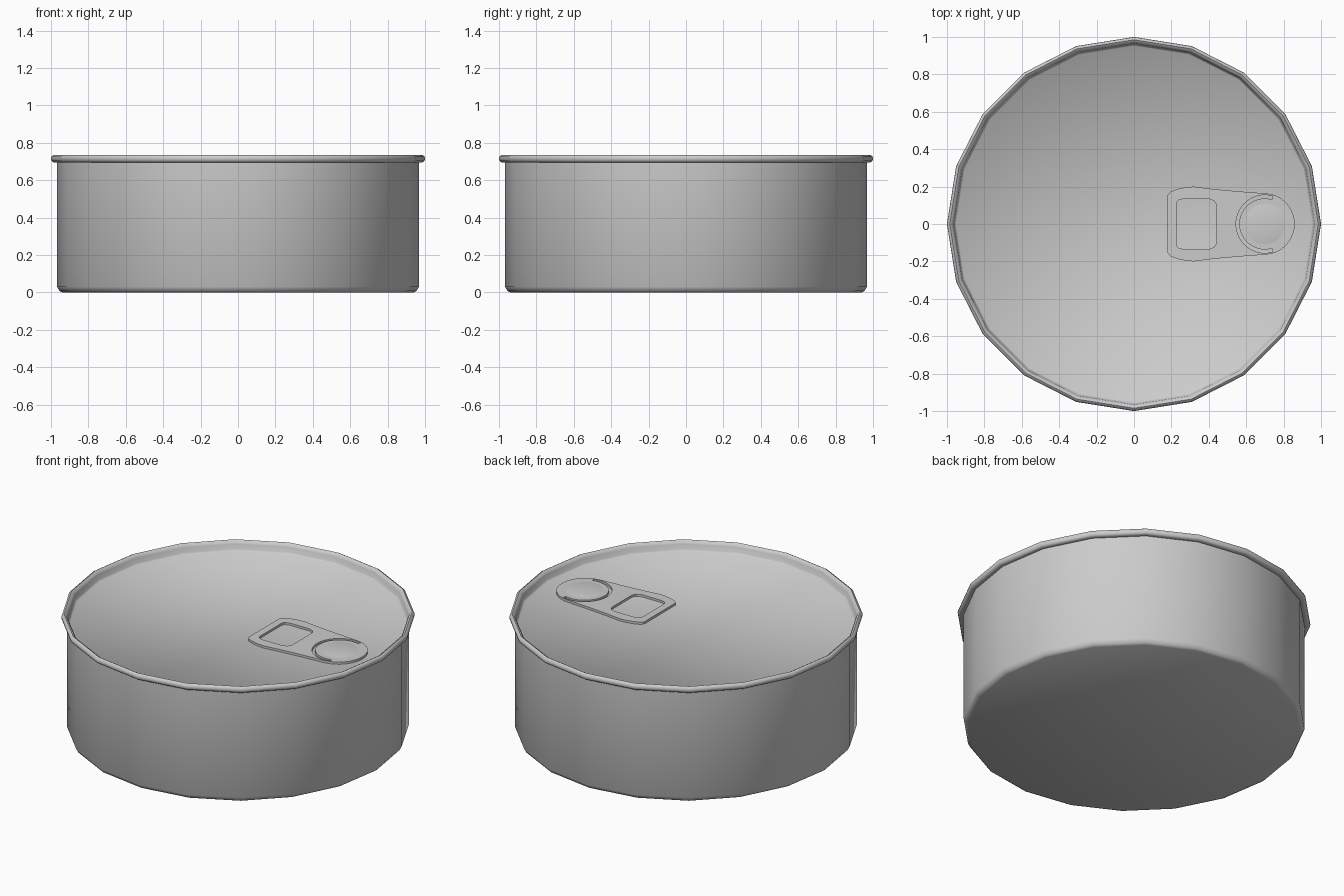
import bpy, bmesh
from math import sin, cos, pi, radians

if "Cube" in bpy.data.objects:
    bpy.data.objects.remove(bpy.data.objects["Cube"])


def smooth(ob, angle):
    bpy.ops.object.select_all(action='DESELECT')
    bpy.context.view_layer.objects.active = ob
    ob.select_set(True)
    bpy.ops.object.shade_smooth_by_angle(angle=radians(angle))


def lathe(name, profile, sides, centre=(0, 0, 0), angle=40):
    """Revolve (radius, z) points around z, capping both ends."""
    bm = bmesh.new()
    rings = [[bm.verts.new((r * cos(2 * pi * i / sides), r * sin(2 * pi * i / sides), z))
              for i in range(sides)] for r, z in profile]
    for a, b in zip(rings, rings[1:]):
        for i in range(sides):
            j = (i + 1) % sides
            bm.faces.new((a[i], a[j], b[j], b[i]))
    bm.faces.new(rings[0][::-1])
    bm.faces.new(rings[-1])
    me = bpy.data.meshes.new(name)
    bm.to_mesh(me)
    bm.free()
    ob = bpy.data.objects.new(name, me)
    ob.location = centre
    bpy.context.collection.objects.link(ob)
    smooth(ob, angle)
    return ob


def arc(cx, r, start, end, n):
    return [(cx + r * cos(radians(start + (end - start) * i / n)),
             r * sin(radians(start + (end - start) * i / n))) for i in range(n + 1)]


def mirror_y(half):
    """Close an upper half outline with its reflection."""
    return half + [(x, -y) for x, y in reversed(half) if abs(y) > 1e-5]


def plate(name, loops, z, half_thick):
    """Flat plate: first loop is the outline, the others are openings."""
    cu = bpy.data.curves.new(name, 'CURVE')
    cu.dimensions = '2D'
    cu.fill_mode = 'BOTH'
    cu.extrude = half_thick
    for pts in loops:
        sp = cu.splines.new('POLY')
        sp.points.add(len(pts) - 1)
        for p, (x, y) in zip(sp.points, pts):
            p.co = (x, y, 0, 1)
        sp.use_cyclic_u = True
    ob = bpy.data.objects.new(name, cu)
    ob.location.z = z
    bpy.context.collection.objects.link(ob)
    bpy.ops.object.select_all(action='DESELECT')
    bpy.context.view_layer.objects.active = ob
    ob.select_set(True)
    bpy.ops.object.convert(target='MESH')
    ob = bpy.context.object
    ob.name = name
    smooth(ob, 35)


# Can body with chamfered base, rolled rim and recessed lid
lathe("can_body", [
    (0.94, 0.0), (0.955, 0.008), (0.967, 0.03), (0.967, 0.697),
    (0.985, 0.694), (0.997, 0.702), (1.0, 0.715), (0.997, 0.728),
    (0.985, 0.735), (0.973, 0.728), (0.966, 0.715), (0.961, 0.685),
    (0.952, 0.675)], 20, angle=50)

# Pull tab with finger window and C-shaped slot around the rivet
outline = mirror_y([(0.18, 0.155), (0.195, 0.172), (0.235, 0.188), (0.28, 0.197),
                    (0.32, 0.2), (0.42, 0.187), (0.55, 0.175)]
                   + arc(0.695, 0.164, 86, 0, 10))
window = mirror_y([(0.226, 0.11), (0.235, 0.126), (0.265, 0.135),
                   (0.40, 0.135), (0.43, 0.122), (0.442, 0.1)])
slot = arc(0.70, 0.155, 74, 286, 20) + arc(0.70, 0.137, 286, 74, 20)
plate("pull_tab", [outline, window, slot], 0.683, 0.007)

# Low domed rivet on the tab
lathe("tab_rivet", [(0.12, 0.688), (0.09, 0.693), (0.05, 0.696), (0.015, 0.697)],
      24, (0.70, 0, 0))
